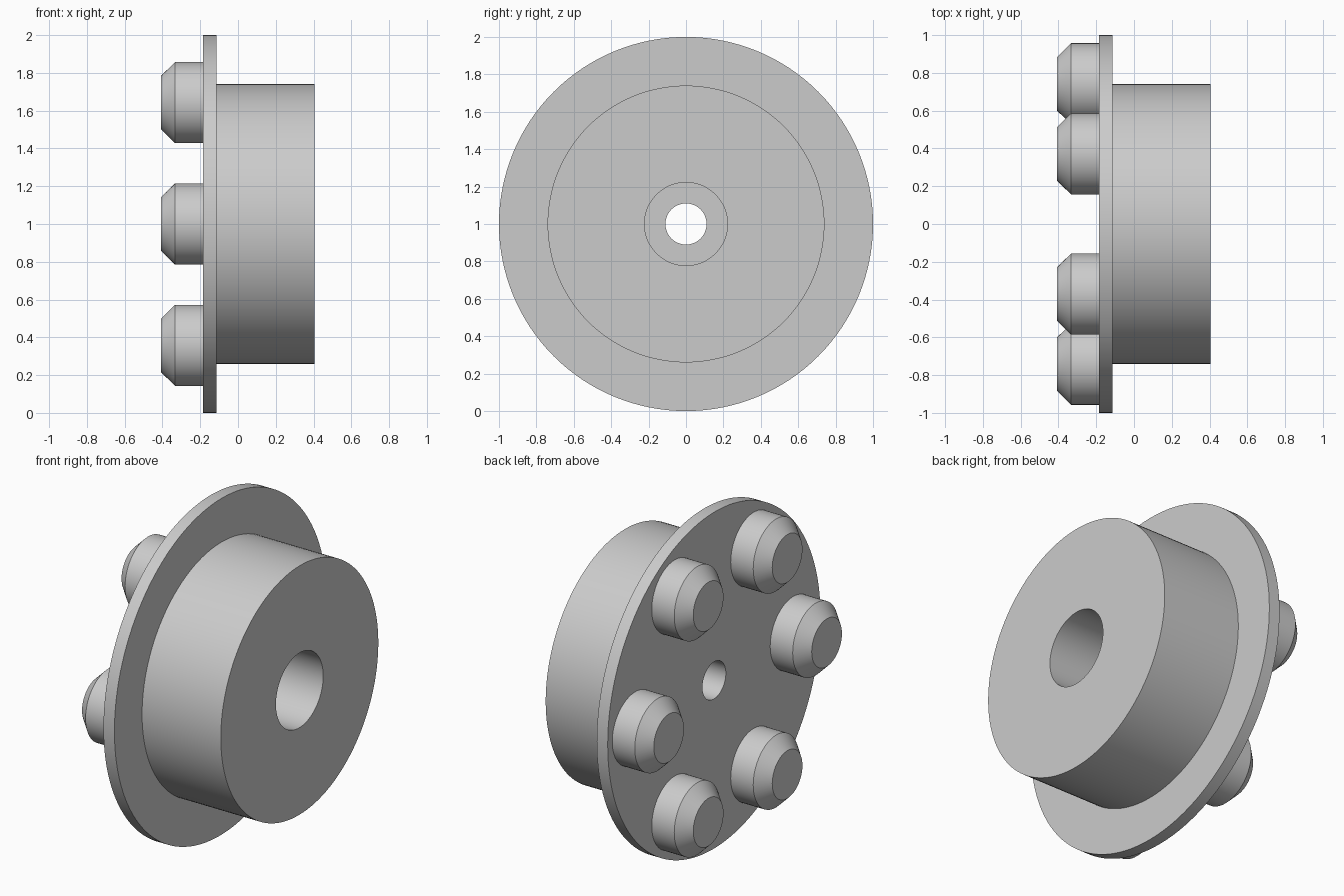
import bpy, bmesh, math

cube = bpy.data.objects.get("Cube")
if cube:
    bpy.data.objects.remove(cube, do_unlink=True)

grey = bpy.data.materials.new("plain grey")
grey.use_nodes = True
colour = (0.6, 0.6, 0.6, 1)
grey.diffuse_color = colour
grey.node_tree.nodes["Principled BSDF"].inputs["Base Color"].default_value = colour


def lathe(name, profile, segments, closed, centre=(0, 0, 1)):
    """Spin (x, radius) points around an axis parallel to x."""
    bm = bmesh.new()
    rings = []
    for x, r in profile:
        ring = []
        for i in range(segments):
            a = math.tau * i / segments
            ring.append(bm.verts.new((x, r * math.cos(a), r * math.sin(a))))
        rings.append(ring)
    pairs = list(zip(rings, rings[1:]))
    if closed:
        pairs.append((rings[-1], rings[0]))
    else:
        bm.faces.new(rings[0])
        bm.faces.new(rings[-1])
    for a, b in pairs:
        for i in range(segments):
            j = (i + 1) % segments
            bm.faces.new((a[i], a[j], b[j], b[i]))
    bmesh.ops.recalc_face_normals(bm, faces=bm.faces)
    mesh = bpy.data.meshes.new(name)
    bm.to_mesh(mesh)
    bm.free()
    mesh.materials.append(grey)
    obj = bpy.data.objects.new(name, mesh)
    obj.location = centre
    bpy.context.collection.objects.link(obj)
    bpy.ops.object.select_all(action='DESELECT')
    obj.select_set(True)
    bpy.context.view_layer.objects.active = obj
    bpy.ops.object.shade_smooth_by_angle(angle=math.radians(30))
    return obj


# Flange and hub with a stepped bore through the middle
back, flange_front, hub_front, bore_step = -0.185, -0.113, 0.405, 0.0
lathe("flanged_hub", [
    (back, 0.11), (back, 1.0), (flange_front, 1.0), (flange_front, 0.74),
    (hub_front, 0.74), (hub_front, 0.222), (bore_step, 0.222), (bore_step, 0.11),
], 128, True)

# Six chamfered studs in a ring on the flange
stud_ring = 0.742
for n in range(6):
    a = math.tau * n / 6
    lathe(f"stud_{n + 1}", [
        (back, 0.215), (-0.333, 0.215), (-0.407, 0.142),
    ], 64, False, (0, stud_ring * math.cos(a), 1 + stud_ring * math.sin(a)))
